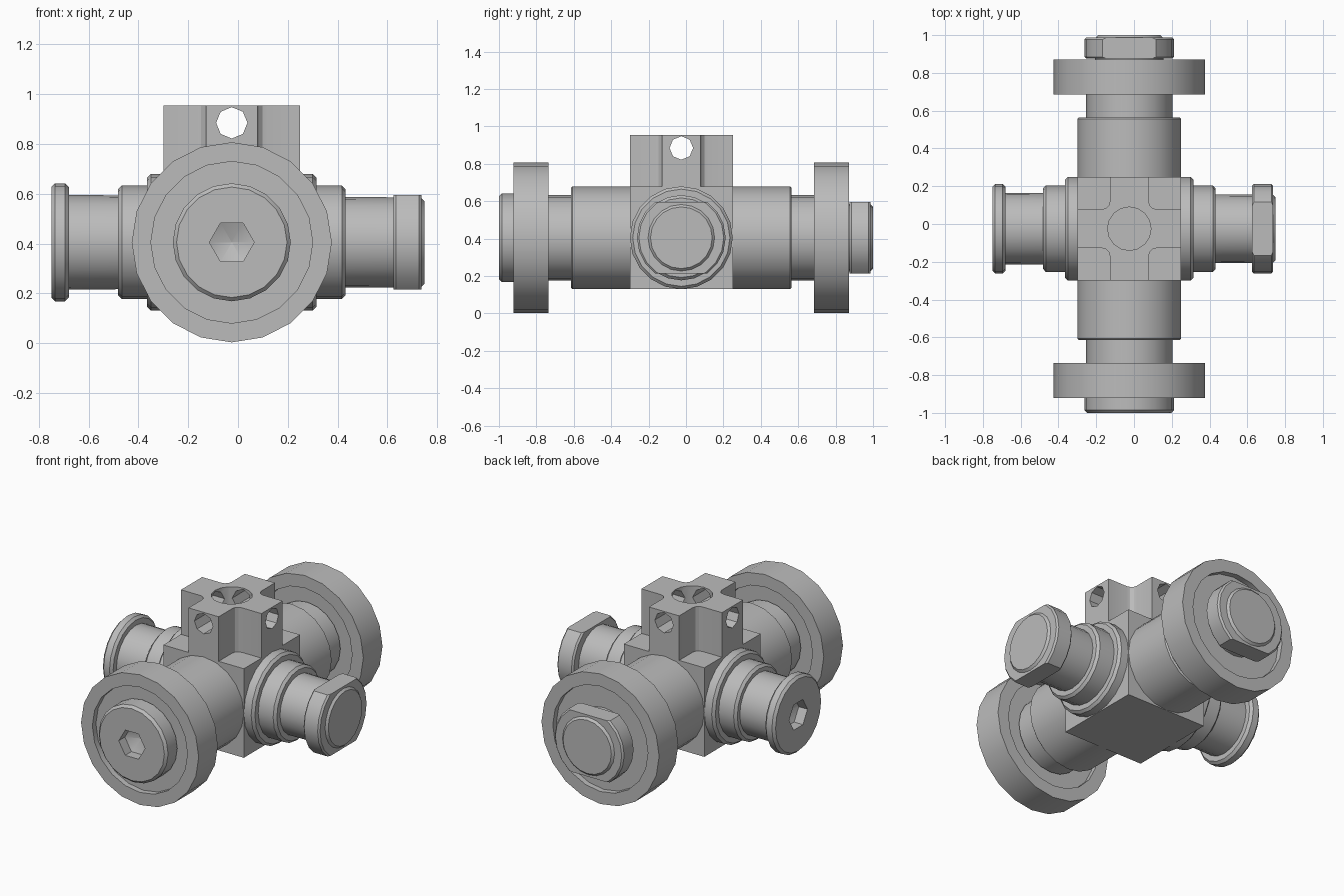
import bpy, bmesh, math
from mathutils import Vector

old = bpy.data.objects.get("Cube")
if old:
    bpy.data.objects.remove(old, do_unlink=True)

C = Vector((-0.025, -0.025, 0.405))   # crossing point of the two axes
H = 0.275                             # half width of the core

steel = bpy.data.materials.new("grey_steel")
steel.use_nodes = True
GREY = (0.5, 0.5, 0.5, 1)
steel.diffuse_color = GREY
steel.node_tree.nodes["Principled BSDF"].inputs["Base Color"].default_value = GREY


def finish(name, bm):
    bmesh.ops.recalc_face_normals(bm, faces=bm.faces)
    mesh = bpy.data.meshes.new(name)
    bm.to_mesh(mesh)
    bm.free()
    mesh.materials.append(steel)
    ob = bpy.data.objects.new(name, mesh)
    bpy.context.collection.objects.link(ob)
    return ob


def activate(ob):
    bpy.ops.object.select_all(action='DESELECT')
    ob.select_set(True)
    bpy.context.view_layer.objects.active = ob


def smooth(ob):
    activate(ob)
    bpy.ops.object.shade_smooth_by_angle(angle=math.radians(30))


def place(axis, t, r, a):
    """Point at position t along an axis, radius r and angle a around it."""
    u, v = r * math.cos(a), r * math.sin(a)
    if axis == 'X':
        return (t, C.y - u, C.z + v)
    if axis == 'Y':
        return (C.x + u, t, C.z + v)
    return (C.x + u, C.y + v, t)


def lathe(name, axis, profile, sides=20, flat=None):
    """Turned part; flat cuts it level above and below the axis."""
    bm = bmesh.new()
    rings = [[bm.verts.new(place(axis, t, r, 2 * math.pi * i / sides))
              for i in range(sides)] for t, r in profile]
    for a, b in zip(rings, rings[1:]):
        for i in range(sides):
            j = (i + 1) % sides
            bm.faces.new((a[i], a[j], b[j], b[i]))
    bm.faces.new(rings[0])
    bm.faces.new(rings[-1])
    if flat:
        for s in (-1, 1):
            bmesh.ops.bisect_plane(bm, geom=bm.verts[:] + bm.edges[:] + bm.faces[:],
                                   plane_co=C + Vector((0, 0, s * flat)),
                                   plane_no=(0, 0, s), clear_outer=True)
            bmesh.ops.holes_fill(bm, edges=[e for e in bm.edges if e.is_boundary])
    return finish(name, bm)


def barrel(name, axis, t0, t1, r, c=0.015, flat=None):
    """Cylinder with chamfered rims."""
    ob = lathe(name, axis, [(t0, r - c), (t0 + c, r), (t1 - c, r), (t1, r - c)], flat=flat)
    smooth(ob)
    return ob


def cut(ob, cutter):
    cutter.hide_render = True
    mod = ob.modifiers.new("cut", 'BOOLEAN')
    mod.operation = 'DIFFERENCE'
    mod.solver = 'EXACT'
    mod.object = cutter
    activate(ob)
    bpy.ops.object.modifier_apply(modifier=mod.name)
    bpy.data.objects.remove(cutter, do_unlink=True)


def bolt(prefix, axis, end, head):
    """Socket-headed bolt with a two-flat nut at its far end."""
    ob = lathe(prefix + "_bolt", axis, [
        (-end, 0.222), (-end + 0.015, 0.237), (-end + head - 0.015, 0.237),
        (-end + head, 0.222), (-end + head, 0.19),
        (end - 0.015, 0.18), (end, 0.165)])
    cut(ob, lathe("socket_cutter", axis, [(-end - 0.03, 0.09), (-end + 0.06, 0.09),
                                          (-end + 0.1, 0.001)], sides=6))
    smooth(ob)
    barrel(prefix + "_nut", axis, end - 0.125, end - 0.013, 0.237, 0.01, flat=0.19)


# Core block
bm = bmesh.new()
bmesh.ops.create_cube(bm, size=2 * H)
bmesh.ops.translate(bm, verts=bm.verts, vec=C)
finish("core_block", bm)

# Cross-shaped mount with rounded inner corners
W, F = 0.103, 0.04
outline = []
for q in range(4):
    ca, sa = round(math.cos(q * math.pi / 2)), round(math.sin(q * math.pi / 2))
    pts = [(H, -W), (H, W)]
    for k in range(4):
        a = math.radians(270 - 30 * k)
        pts.append((W + F + F * math.cos(a), W + F + F * math.sin(a)))
    outline += [(x * ca - y * sa, x * sa + y * ca) for x, y in pts]
bm = bmesh.new()
base = bm.faces.new([bm.verts.new((C.x + x, C.y + y, C.z + H - 0.01)) for x, y in outline])
top = bmesh.ops.extrude_face_region(bm, geom=[base], use_keep_orig=True)
bmesh.ops.translate(bm, vec=(0, 0, 0.285),
                    verts=[g for g in top["geom"] if isinstance(g, bmesh.types.BMVert)])
mount = finish("cross_mount", bm)

# Vertical bore and the two crossing pin holes
cut(mount, lathe("bore_cutter", 'Z', [(0.69, 0.115), (1.1, 0.115)], sides=16))
for axis in 'XY':
    pin = lathe("pin_cutter", axis, [(-0.5, 0.063), (0.5, 0.063)], sides=8)
    pin.location.z = 0.885 - C.z
    bpy.context.view_layer.update()
    cut(mount, pin)
smooth(mount)

# Long axle: barrel, spacers, recessed wheels and bolt
barrel("long_barrel", 'Y', -0.615, 0.565, H, 0.008)
for side, s in (("front", -1), ("back", 1)):
    def along(d):
        return C.y + s * d
    barrel(side + "_spacer", 'Y', *sorted((along(0.57), along(0.75))), 0.228)
    a, b, d, rim = along(0.71), along(0.897), s * 0.035, 0.325
    smooth(lathe(side + "_wheel", 'Y', [(a + d, rim), (a, rim), (a, 0.402),
                                        (b, 0.402), (b, rim), (b - d, rim)]))
bolt("long", 'Y', 1.0, 0.12)

# Short axle: barrel, collars and bolt
barrel("short_barrel", 'X', -0.365, 0.315, H, 0.015)
for side, s in (("right", -1), ("left", 1)):
    ends = sorted((C.x + s * 0.32, C.x + s * 0.457))
    barrel(side + "_collar", 'X', *ends, 0.228)
bolt("short", 'X', 0.75, 0.07)
bpy.ops.object.select_all(action='DESELECT')
